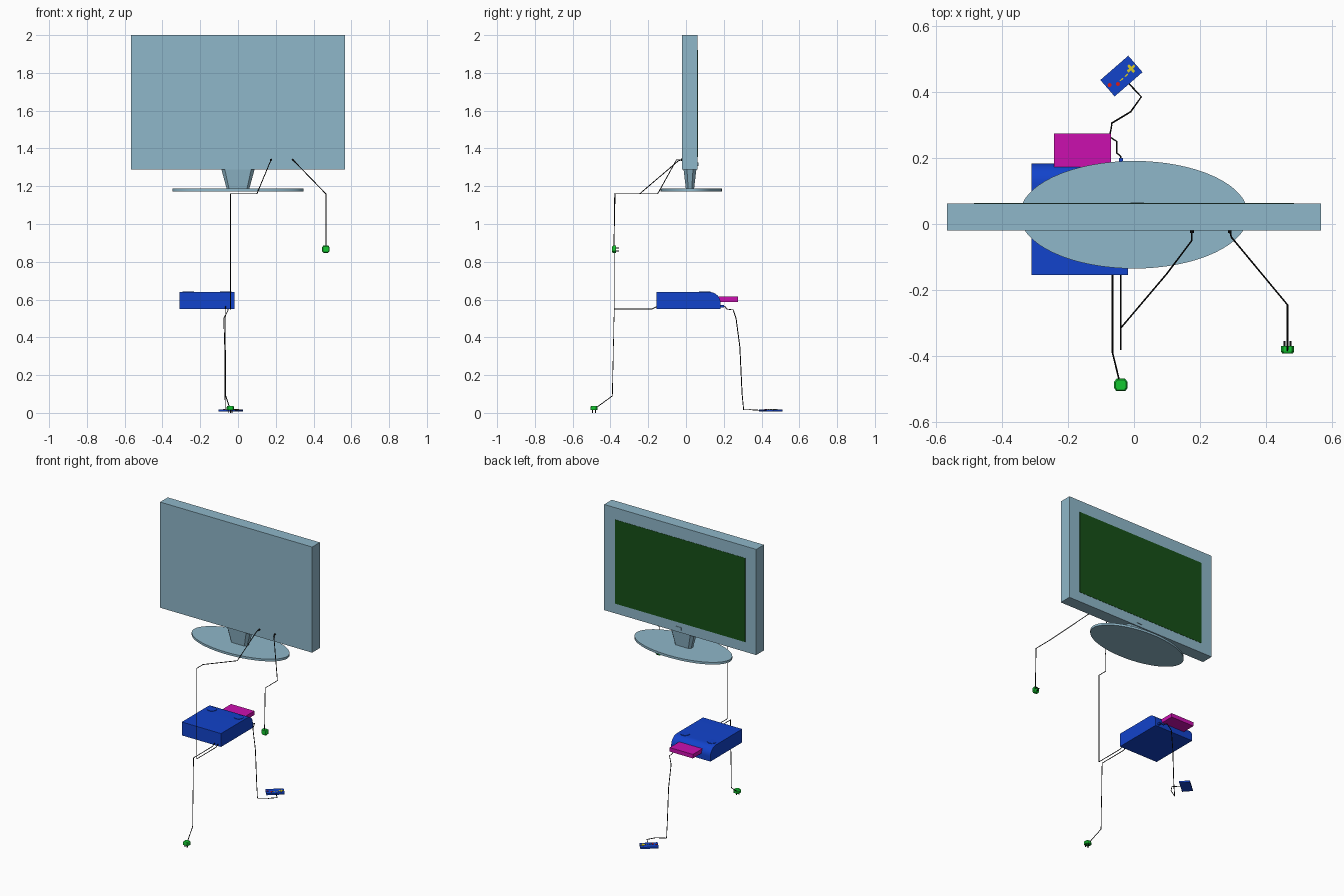
import bpy, bmesh, math
from mathutils import Matrix, Vector

if "Cube" in bpy.data.objects:
    bpy.data.objects.remove(bpy.data.objects["Cube"])


def material(name, rgb):
    m = bpy.data.materials.new(name)
    m.diffuse_color = (*rgb, 1)
    m.use_nodes = True
    m.node_tree.nodes["Principled BSDF"].inputs["Base Color"].default_value = m.diffuse_color
    return m


CASE = material("case_blue_grey", (0.275, 0.475, 0.585))
SCREEN = material("screen_green", (0.008, 0.08, 0.009))
BLUE = material("console_blue", (0.006, 0.056, 0.6))
PINK = material("magenta", (0.6, 0.005, 0.43))
GREEN = material("plug_green", (0.007, 0.57, 0.03))
BLACK = material("cable_black", (0.005, 0.005, 0.005))
RED = material("button_red", (0.7, 0.01, 0.01))
YELLOW = material("pad_yellow", (0.7, 0.6, 0.02))


def loft(name, rings, mat, smooth=False, matrix=None):
    """Closed solid through matching rings of points."""
    bm = bmesh.new()
    loops = [[bm.verts.new(p) for p in ring] for ring in rings]
    n = len(loops[0])
    for a, b in zip(loops, loops[1:]):
        for i in range(n):
            j = (i + 1) % n
            bm.faces.new((a[i], a[j], b[j], b[i]))
    bm.faces.new(loops[0][::-1])
    bm.faces.new(loops[-1])
    bmesh.ops.recalc_face_normals(bm, faces=bm.faces)
    me = bpy.data.meshes.new(name)
    bm.to_mesh(me)
    bm.free()
    me.materials.append(mat)
    ob = bpy.data.objects.new(name, me)
    bpy.context.collection.objects.link(ob)
    if matrix:
        ob.matrix_world = matrix
    if smooth:
        bpy.ops.object.select_all(action='DESELECT')
        bpy.context.view_layer.objects.active = ob
        ob.select_set(True)
        bpy.ops.object.shade_smooth_by_angle(angle=math.radians(30))
    return ob


def box(name, x, y, z, mat, matrix=None):
    rings = [[(x[0], y[0], h), (x[1], y[0], h), (x[1], y[1], h), (x[0], y[1], h)] for h in z]
    return loft(name, rings, mat, matrix=matrix)


def ellipse(cx, cy, z, rx, ry, n):
    return [(cx + rx * math.cos(2 * math.pi * i / n),
             cy + ry * math.sin(2 * math.pi * i / n), z) for i in range(n)]


def disc(name, x, y, z, r, mat, n=16, matrix=None):
    return loft(name, [ellipse(x, y, h, r, r, n) for h in z], mat, True, matrix)


def cable(name, pts, r=0.0025):
    cu = bpy.data.curves.new(name, 'CURVE')
    cu.dimensions = '3D'
    cu.bevel_depth = r
    cu.bevel_resolution = 1
    cu.use_fill_caps = True
    sp = cu.splines.new('POLY')
    sp.points.add(len(pts) - 1)
    for p, co in zip(sp.points, pts):
        p.co = (*co, 1)
    cu.materials.append(BLACK)
    bpy.context.collection.objects.link(bpy.data.objects.new(name, cu))


# Television: case, screen on the +y face, small indicator below it
box("television_case", (-0.566, 0.566), (-0.02, 0.062), (1.289, 2.0), CASE)
box("television_screen", (-0.485, 0.485), (0.055, 0.0635), (1.355, 1.92), SCREEN)
box("indicator", (-0.01, 0.03), (0.055, 0.0655), (1.308, 1.325), CASE)

# Stand: oval foot and chamfered, flaring neck
loft("stand_base", [ellipse(0, 0.028, z, 0.346, 0.163, 64) for z in (1.172, 1.187)], CASE, True)


def neck_ring(z, w, d, c):
    yc = 0.021
    return [(x, yc + y, z) for x, y in ((-w, -d + c), (-w + c, -d), (w - c, -d), (w, -d + c),
                                       (w, d - c), (w - c, d), (-w + c, d), (-w, d - c))]


loft("stand_neck", [neck_ring(1.18, 0.058, 0.021, 0.012),
                    neck_ring(1.29, 0.088, 0.034, 0.018)], CASE)

# Console: side profile with a rounded leading top edge
profile = [(-0.155, 0.55), (0.183, 0.55), (0.183, 0.583)]
profile += [(0.123 + 0.06 * math.cos(a), 0.583 + 0.057 * math.sin(a))
            for a in [math.radians(9 * k) for k in range(1, 11)]]
profile.append((-0.155, 0.64))
loft("console_body", [[(x, y, z) for y, z in profile] for x in (-0.31, -0.018)], BLUE, True)
for side, label in ((-1, "left"), (1, "right")):
    disc("console_button_" + label, -0.164 + side * 0.1, 0.1, (0.62, 0.643), 0.03, BLUE, 24)
box("console_cartridge", (-0.243, -0.07), (0.13, 0.274), (0.588, 0.615), PINK)
box("controller_socket", (-0.046, -0.034), (0.175, 0.2), (0.559, 0.571), BLUE)

# Cables
cable("video_cable", [(0.175, -0.02, 1.34), (0.175, -0.05, 1.34), (0.1, -0.15, 1.16),
                      (-0.04, -0.315, 1.16), (-0.04, -0.38, 1.16), (-0.04, -0.38, 0.55),
                      (-0.04, -0.18, 0.55), (-0.04, -0.15, 0.565)])
cable("television_power_cable", [(0.29, -0.02, 1.34), (0.295, -0.04, 1.335), (0.465, -0.245, 1.16),
                                 (0.465, -0.375, 1.16), (0.465, -0.382, 0.88)])
cable("console_power_cable", [(-0.065, -0.15, 0.565), (-0.065, -0.18, 0.55), (-0.065, -0.38, 0.55),
                              (-0.065, -0.39, 0.09), (-0.045, -0.472, 0.03)])
cable("controller_cable", [(-0.04, 0.185, 0.565), (-0.04, 0.205, 0.565), (-0.052, 0.215, 0.55),
                           (-0.052, 0.25, 0.545), (-0.075, 0.265, 0.5), (-0.07, 0.285, 0.35),
                           (-0.068, 0.297, 0.1), (-0.068, 0.305, 0.017), (-0.01, 0.34, 0.017),
                           (0.022, 0.385, 0.014), (-0.015, 0.425, 0.014)])
for x in (0.175, 0.29):
    disc("television_jack", x, 0, (0.0, 0.012), 0.006, BLACK, 8,
         Matrix.Translation((0, -0.015, 1.34)) @ Matrix.Rotation(math.pi / 2, 4, 'X'))


# Mains plugs: rounded shell, pins along local -z
def plug(name, matrix):
    outline = [(-0.014, -0.019), (0.014, -0.019), (0.02, -0.01), (0.02, 0.01),
               (0.012, 0.019), (-0.012, 0.019), (-0.02, 0.01), (-0.02, -0.01)]
    rings = [[(x * s, y * s, z) for x, y in outline]
             for s, z in ((1, -0.01), (1, 0.006), (0.8, 0.012))]
    loft(name + "_shell", rings, GREEN, matrix=matrix)
    for i, (x, y) in enumerate(((-0.009, -0.008), (0.009, -0.008), (0, 0.009))):
        box(f"{name}_pin_{i}", (x - 0.0025, x + 0.0025), (y - 0.0025, y + 0.0025),
            (-0.025, -0.008), BLACK, matrix)


plug("console_plug", Matrix.Translation((-0.04, -0.487, 0.025)))
plug("television_plug", Matrix.Translation((0.465, -0.38, 0.866)) @
     Matrix.Rotation(-math.pi / 2, 4, 'X').inverted() @ Matrix.Rotation(math.pi, 4, 'X')
     @ Matrix.Scale(-1, 4, Vector((0, 0, 1))))

# Controller lying turned on the floor, with cross pad and buttons
pad = Matrix.Translation((-0.038, 0.448, 0)) @ Matrix.Rotation(math.radians(41), 4, 'Z')
box("controller_body", (-0.056, 0.056), (-0.033, 0.033), (0.007, 0.018), BLUE, pad)
a, b = 0.004, 0.014
cross = [(b, -a), (b, a), (a, a), (a, b), (-a, b), (-a, a),
         (-b, a), (-b, -a), (-a, -a), (-a, -b), (a, -b), (a, -a)]
loft("direction_pad", [[(0.037 + x, -0.002 + y, z) for x, y in cross] for z in (0.016, 0.021)],
     YELLOW, matrix=pad)
for i, (u, v) in enumerate(((-0.045, 0.003), (-0.024, -0.011))):
    disc(f"action_button_{i}", u, v, (0.016, 0.021), 0.006, RED, 12, pad)
for i, u in enumerate((-0.007, 0.013)):
    box(f"menu_button_{i}", (u - 0.006, u + 0.006), (-0.01, -0.006), (0.016, 0.02), YELLOW, pad)
